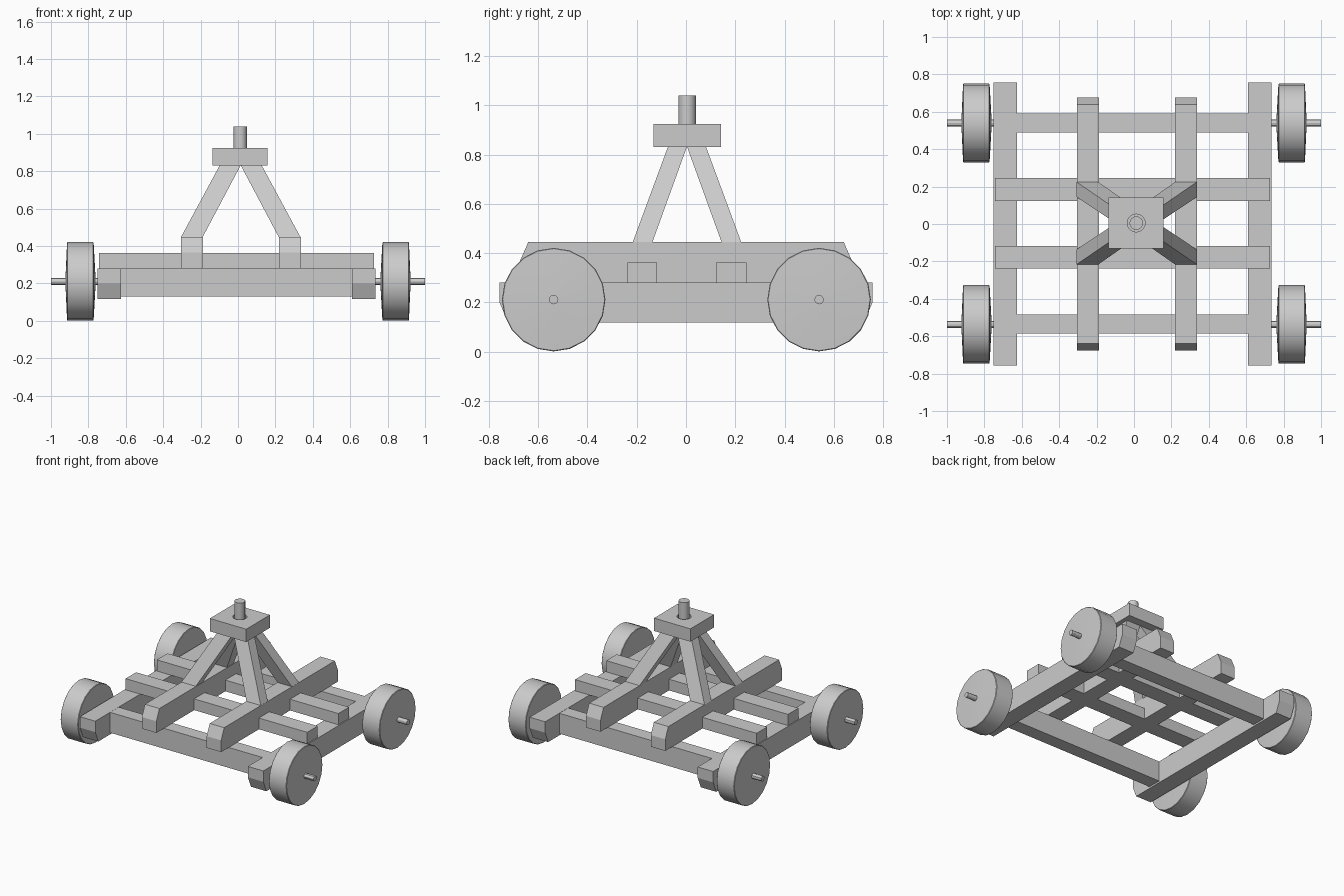
import bpy, bmesh, math
from mathutils import Vector

if "Cube" in bpy.data.objects:
    bpy.data.objects.remove(bpy.data.objects["Cube"])


def make(name, verts, faces):
    me = bpy.data.meshes.new(name)
    me.from_pydata(verts, [], faces)
    bm = bmesh.new()
    bm.from_mesh(me)
    bmesh.ops.recalc_face_normals(bm, faces=bm.faces)
    bm.to_mesh(me)
    bm.free()
    ob = bpy.data.objects.new(name, me)
    bpy.context.scene.collection.objects.link(ob)
    return ob


def loft(name, rings):
    """Skin equal-sized rings of points and cap both ends."""
    n = len(rings[0])
    faces = [list(range(n)), list(range((len(rings) - 1) * n, len(rings) * n))]
    for k in range(len(rings) - 1):
        for i in range(n):
            j = (i + 1) % n
            faces.append([k * n + i, k * n + j, (k + 1) * n + j, (k + 1) * n + i])
    return make(name, [p for r in rings for p in r], faces)


def rect(x0, x1, y0, y1, z):
    return [(x0, y0, z), (x1, y0, z), (x1, y1, z), (x0, y1, z)]


def box(name, x0, x1, y0, y1, z0, z1):
    return loft(name, [rect(x0, x1, y0, y1, z0), rect(x0, x1, y0, y1, z1)])


def beam(name, x0, x1, profile):
    """Extrude a (y, z) profile along x."""
    return loft(name, [[(x, y, z) for y, z in profile] for x in (x0, x1)])


def turned(name, stations, y, z, sides):
    """Round part along x from (x, radius) stations."""
    ob = loft(name, [[(x, y + r * math.cos(2 * math.pi * i / sides),
                       z + r * math.sin(2 * math.pi * i / sides))
                      for i in range(sides)] for x, r in stations])
    ob.data.shade_smooth()
    ob.data.set_sharp_from_angle(angle=math.radians(30))
    return ob


# Side rails, ends chamfered underneath
rail = [(-.757, .28), (.757, .28), (.757, .20), (.722, .118), (-.722, .118), (-.757, .20)]
beam("side_rail_left", -.75, -.625, rail)
beam("side_rail_right", .61, .735, rail)

# End rails between the side rails
for tag, y0, y1 in (("front", -.585, -.485), ("back", .49, .592)):
    box("end_rail_" + tag, -.625, .61, y0, y1, .13, .279)

# Cross beams resting on the side rails
for tag, y0, y1 in (("front", -.238, -.117), ("back", .122, .245)):
    box("cross_beam_" + tag, -.743, .727, y0, y1, .28, .362)

# Long upper beams, ends chamfered on top
upper = [(-.675, .28), (.675, .28), (.675, .365), (.64, .445), (-.64, .445), (-.675, .365)]
beam("upper_beam_left", -.305, -.188, upper)
beam("upper_beam_right", .219, .336, upper)

# Four leaning legs meeting under the cap
cx, cy = .0145, .004
for sx, side in ((-1, "left"), (1, "right")):
    for sy, end in ((-1, "front"), (1, "back")):
        loft(f"leg_{end}_{side}", [
            rect(cx + sx * .321, cx + sx * .205, cy + sy * .220, cy + sy * .140, .445),
            rect(cx + sx * .112, cx, cy + sy * .077, cy, .832)])

# Cap block with a round hole for the pin
N = 16
px, py = .012, .005
circ = [(math.cos(2 * math.pi * i / N), math.sin(2 * math.pi * i / N)) for i in range(N)]


def square(c, s):
    m = max(abs(c), abs(s))
    return c / m, s / m


outer = [square(c, s) for c, s in circ]
loops = [[(px + a * .147, py + b * .137, z) for a, b in outer] for z in (.83, .924)]
loops += [[(px + c * .048, py + s * .048, z) for c, s in circ] for z in (.924, .83)]
make("cap_block", [p for r in loops for p in r],
     [[k * N + i, k * N + (i + 1) % N, (k + 1) % 4 * N + (i + 1) % N, (k + 1) % 4 * N + i]
      for k in range(4) for i in range(N)])

# Upright pin
pin = loft("pin", [[(px + c * .036, py + s * .036, z) for c, s in circ] for z in (.83, 1.04)])
pin.data.shade_smooth()
pin.data.set_sharp_from_angle(angle=math.radians(30))

# Wheels with slightly domed faces, and axle stubs
for sx, side in ((-1, "left"), (1, "right")):
    for y, end in ((-.537, "front"), (.54, "back")):
        turned(f"wheel_{end}_{side}", [(sx * x, r) for x, r in
               ((.762, .03), (.772, .207), (.775, .21), (.911, .21), (.914, .207), (.922, .03))],
               y, .211, 20)
        turned(f"axle_{end}_{side}", [(sx * .70, .019), (sx * 1.0, .019)], y, .211, 12)
